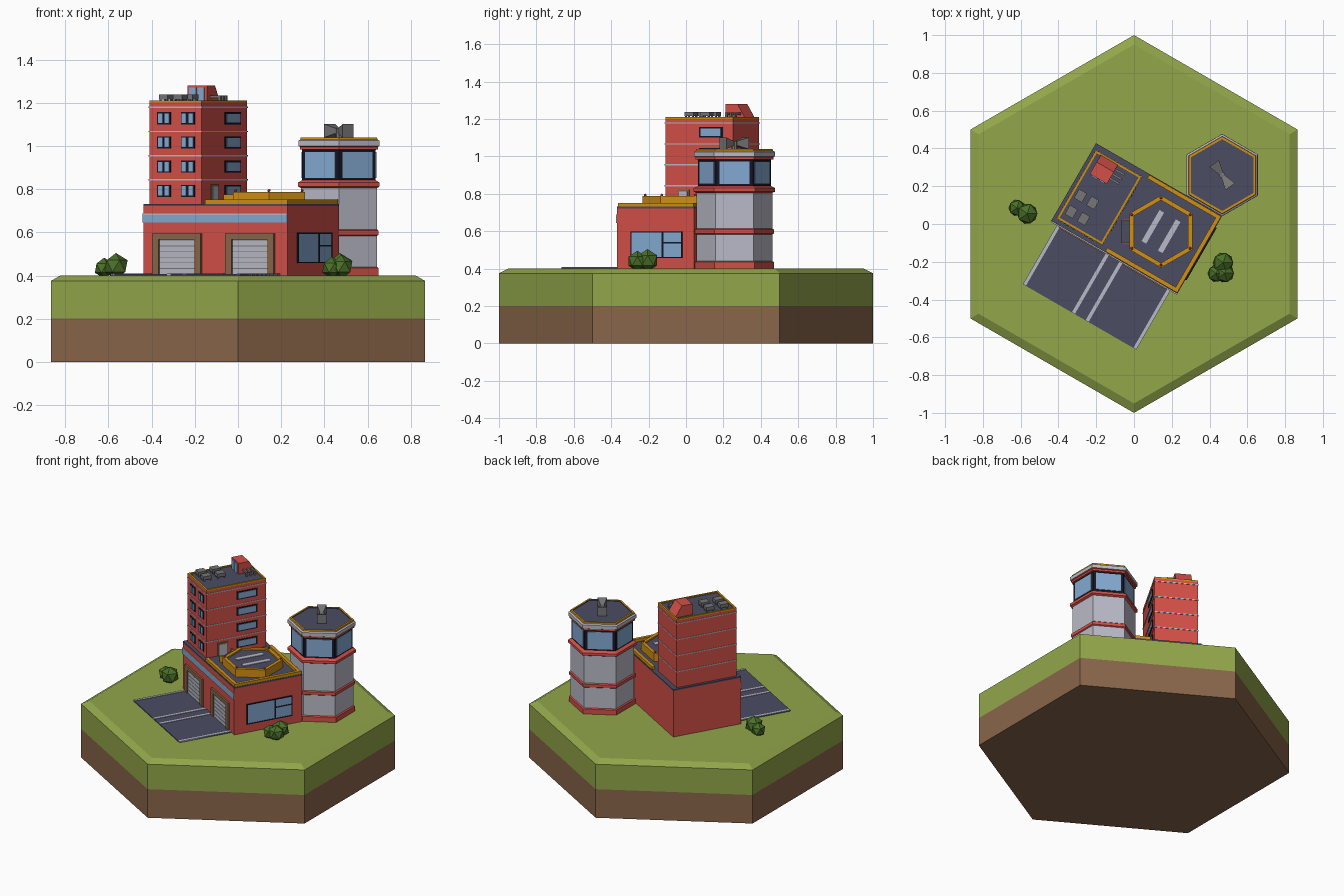
import bpy, bmesh, math
from mathutils import Matrix, Vector

if "Cube" in bpy.data.objects:
    bpy.data.objects.remove(bpy.data.objects["Cube"])


def lin(c):
    c /= 255
    return c / 12.92 if c <= 0.04045 else ((c + 0.055) / 1.055) ** 2.4


COLOURS = {"grass": (146, 166, 74), "brown": (137, 102, 74), "red": (212, 80, 72),
           "slate": (76, 76, 100), "pale_grey": (186, 186, 200), "blue_glass": (132, 170, 210),
           "gold": (208, 144, 20), "grey": (118, 118, 118), "bush_green": (74, 112, 40),
           "navy": (22, 22, 38)}
M = {}
for n, c in COLOURS.items():
    M[n] = bpy.data.materials.new(n)
    M[n].diffuse_color = (*map(lin, c), 1)

TURN = Matrix.Rotation(math.radians(-30), 4, 'Z')   # the building is turned 30 degrees


def finish(bm, name, mats):
    me = bpy.data.meshes.new(name)
    bmesh.ops.recalc_face_normals(bm, faces=bm.faces)
    bm.to_mesh(me)
    bm.free()
    for m in mats:
        me.materials.append(M[m])
    ob = bpy.data.objects.new(name, me)
    bpy.context.collection.objects.link(ob)
    return ob


def boxes(name, mat, items, mtx=TURN):
    """Boxes given as (x0, x1, y0, y1, z0, z1), moved by mtx."""
    bm = bmesh.new()
    for x0, x1, y0, y1, z0, z1 in items:
        t = Matrix.Translation(((x0 + x1) / 2, (y0 + y1) / 2, (z0 + z1) / 2))
        s = Matrix.Diagonal((x1 - x0, y1 - y0, z1 - z0, 1))
        bmesh.ops.create_cube(bm, size=1, matrix=mtx @ t @ s)
    return finish(bm, name, [mat])


def hexagon(name, centre, profile, mats):
    """Stacked hexagons: profile rows are (z, radius, material index of the band above)."""
    bm = bmesh.new()
    rings = []
    for z, r, _ in profile:
        rings.append([bm.verts.new((centre[0] + r * math.cos(math.radians(30 + 60 * k)),
                                    centre[1] + r * math.sin(math.radians(30 + 60 * k)), z))
                      for k in range(6)])
    for i in range(len(rings) - 1):
        a, b = rings[i], rings[i + 1]
        for k in range(6):
            f = bm.faces.new((a[k], a[(k + 1) % 6], b[(k + 1) % 6], b[k]))
            f.material_index = profile[i][2]
    bm.faces.new(rings[0][::-1]).material_index = profile[0][2]
    bm.faces.new(rings[-1]).material_index = profile[-1][2]
    return finish(bm, name, mats)


def ring(x0, x1, y0, y1, z0, z1, w):
    """Four bars around a rectangle."""
    return [(x0, x1, y0, y0 + w, z0, z1), (x0, x1, y1 - w, y1, z0, z1),
            (x0, x0 + w, y0 + w, y1 - w, z0, z1), (x1 - w, x1, y0 + w, y1 - w, z0, z1)]


# Ground tile
hexagon("ground_tile", (0, 0), [(0, 1, 0), (0.2, 1, 1), (0.375, 1, 1), (0.4, 0.95, 1)],
        ["brown", "grass"])

# Driveway
boxes("driveway", "slate", [(-0.35, 0.343, -0.57, -0.2, 0.398, 0.406)])
boxes("driveway_lines", "pale_grey", [(u - 0.009, u + 0.009, -0.57, -0.205, 0.4, 0.409)
                                      for u in (-0.341, -0.042, 0.042, 0.334)])

# Main hall
U0, U1, V0, V1 = -0.388, 0.383, -0.205, 0.27
boxes("hall_walls", "red", [(U0, U1, V0, V1, 0.398, 0.722)])
boxes("hall_roof", "slate", [(U0, U1, V0, V1, 0.722, 0.732)])
boxes("hall_front_band", "blue_glass", [(U0, U1, V0 - 0.005, V0, 0.645, 0.68)])
boxes("hall_front_band_trim", "pale_grey", [(U0, U1, V0 - 0.006, V0, 0.68, 0.688)])
boxes("roof_parapet", "gold", ring(-0.06, 0.38, V0 + 0.004, V1 - 0.004, 0.732, 0.752, 0.022)[:2]
      + [ring(-0.06, 0.38, V0 + 0.004, V1 - 0.004, 0.732, 0.752, 0.022)[3]])

# Garage doors
frames, slats, gaps = [], [], []
for u in (-0.205, 0.185):
    frames += [(u - 0.13, u - 0.095, V0 - 0.012, V0, 0.4, 0.595),
               (u + 0.095, u + 0.13, V0 - 0.012, V0, 0.4, 0.595),
               (u - 0.095, u + 0.095, V0 - 0.012, V0, 0.567, 0.595)]
    gaps.append((u - 0.095, u + 0.095, V0 - 0.003, V0, 0.4, 0.567))
    slats += [(u - 0.092, u + 0.092, V0 - 0.007, V0, 0.408 + i * 0.026, 0.431 + i * 0.026)
              for i in range(6)]
boxes("garage_frames", "brown", frames)
boxes("garage_door_gaps", "grey", gaps)
boxes("garage_door_slats", "pale_grey", slats)

# Side window of the hall
boxes("hall_window", "blue_glass", [(U1, U1 + 0.004, -0.115, 0.2, 0.46, 0.595)])
boxes("hall_window_frame", "navy",
      [(U1, U1 + 0.007, y0, y1, z0, z1) for y0, y1, z0, z1 in (
          (-0.119, 0.2, 0.592, 0.598), (-0.119, 0.2, 0.457, 0.463), (-0.119, -0.112, 0.457, 0.598),
          (0.194, 0.201, 0.457, 0.598), (0.075, 0.085, 0.457, 0.598), (0.08, 0.2, 0.535, 0.542))])

# Office block
T0, T1, S0, S1 = -0.37, -0.09, -0.18, 0.238
boxes("block_walls", "red", [(T0, T1, S0, S1, 0.73, 1.2)])
boxes("block_roof", "slate", [(T0 + 0.012, T1 - 0.012, S0 + 0.012, S1 - 0.012, 1.2, 1.204)])
boxes("block_roof_edge", "gold", ring(T0, T1, S0, S1, 1.2, 1.211, 0.012))
FLOORS = [1.128 - 0.112 * i for i in range(4)]
boxes("block_stripes", "pale_grey",
      [(T0 - 0.003, T1 + 0.003, S0 - 0.003, S1 + 0.003, z + 0.048, z + 0.054) for z in FLOORS])
wf, wg = [], []
for z in FLOORS:
    for u in (-0.29, -0.163):
        wf.append((u - 0.036, u + 0.036, S0 - 0.004, S0, z - 0.028, z + 0.028))
        for d in (-0.018, 0.018):
            wg.append((u + d - 0.012, u + d + 0.012, S0 - 0.007, S0, z - 0.022, z + 0.022))
    wf.append((T1, T1 + 0.004, 0.03, 0.178, z - 0.028, z + 0.028))
    wg.append((T1, T1 + 0.007, 0.042, 0.166, z - 0.02, z + 0.02))
boxes("block_window_frames", "navy", wf)
boxes("block_window_glass", "blue_glass", wg)
boxes("block_door_frame", "brown", [(T1, T1 + 0.005, -0.1, -0.03, 0.73, 0.822)])
boxes("block_door", "pale_grey", [(T1, T1 + 0.008, -0.09, -0.04, 0.732, 0.812)])

# Stair hut on the roof, sloping down at the back
hut = boxes("stair_hut", "red", [(-0.335, -0.23, 0.112, 0.235, 1.2, 1.28)])
inv = TURN.inverted()
for v in hut.data.vertices:
    p = inv @ v.co
    if p.z > 1.25 and p.y > 0.2:
        v.co = TURN @ Vector((p.x, 0.185, p.z))
boxes("stair_hut_door", "blue_glass", [(-0.322, -0.287, 0.106, 0.112, 1.205, 1.27),
                                       (-0.277, -0.244, 0.106, 0.112, 1.205, 1.27)])

# Roof vents with legs, and pipes beside the hut
vents = []
for u in (-0.32, -0.245):
    for v in (-0.012, -0.11):
        vents.append((u - 0.024, u + 0.024, v - 0.028, v + 0.028, 1.215, 1.238))
        vents += [(u + a - 0.004, u + a + 0.004, v + b - 0.004, v + b + 0.004, 1.2, 1.216)
                  for a in (-0.018, 0.018) for b in (-0.022, 0.022)]
boxes("roof_vents", "grey", vents)
boxes("roof_pipes", "grey",
      [(-0.235, -0.175, v - 0.006, v + 0.006, 1.222, 1.234) for v in (0.145, 0.172, 0.2)]
      + [(-0.187, -0.175, v - 0.006, v + 0.006, 1.2, 1.223) for v in (0.145, 0.172, 0.2)])

# Landing pad: gold rim around a slightly sunken deck
PC = (0.143, -0.04)
hexagon("landing_pad", PC, [(0.73, 0.192, 0), (0.787, 0.192, 0), (0.787, 0.166, 0),
                            (0.777, 0.166, 1)], ["gold", "slate"])
pc = inv @ Vector((PC[0], PC[1], 0))
boxes("landing_mark_bars", "pale_grey",
      [(pc.x + d - 0.014, pc.x + d + 0.014, pc.y - 0.095, pc.y + 0.095, 0.775, 0.781)
       for d in (-0.05, 0.05)])
boxes("pad_steps", "slate", [(-0.065, -0.02, -0.1, 0.02, 0.73, 0.762)], Matrix())
boxes("pad_step_rails", "gold", [(-0.068, -0.015, -0.106, -0.098, 0.73, 0.775),
                                 (-0.068, -0.015, 0.018, 0.026, 0.73, 0.775)], Matrix())
bm = bmesh.new()
for k in range(6):
    a = math.radians(30 + 60 * k)
    bmesh.ops.create_icosphere(bm, subdivisions=1, radius=0.008, matrix=Matrix.Translation(
        (PC[0] + 0.178 * math.cos(a), PC[1] + 0.178 * math.sin(a), 0.793)))
finish(bm, "pad_lights", ["red"])

# Control tower: 0 red, 1 pale grey, 2 navy, 3 gold, 4 slate
TC = (0.467, 0.259)
hexagon("control_tower", TC,
        [(0.398, 0.212, 0), (0.435, 0.212, 0), (0.44, 0.203, 1), (0.583, 0.203, 0),
         (0.588, 0.211, 0), (0.608, 0.211, 0), (0.614, 0.203, 1), (0.805, 0.203, 0),
         (0.812, 0.218, 0), (0.83, 0.218, 0), (0.842, 0.196, 2), (0.982, 0.196, 0),
         (0.984, 0.208, 0), (0.996, 0.208, 0), (1.0, 0.217, 1), (1.024, 0.217, 1),
         (1.03, 0.206, 3), (1.04, 0.204, 3), (1.04, 0.19, 4), (1.034, 0.19, 4)],
        ["red", "pale_grey", "navy", "gold", "slate"])
for k in range(6):
    m = Matrix.Translation((*TC, 0)) @ Matrix.Rotation(math.radians(60 * k), 4, 'Z')
    boxes(f"tower_window_{k + 1}", "blue_glass", [(0.167, 0.174, -0.08, 0.08, 0.852, 0.972)], m)

# Twin horn siren on the tower roof
bm = bmesh.new()
base = Matrix.Translation((*TC, 1.07)) @ Matrix.Rotation(math.radians(-55), 4, 'Z')
for side in (0, math.pi):
    bmesh.ops.create_cone(bm, cap_ends=True, segments=4, radius1=0.012, radius2=0.044, depth=0.075,
                          matrix=base @ Matrix.Rotation(side, 4, 'Z')
                          @ Matrix.Translation((0.037, 0, 0)) @ Matrix.Rotation(math.pi / 2, 4, 'Y')
                          @ Matrix.Rotation(math.pi / 4, 4, 'Z'))
bmesh.ops.create_cone(bm, cap_ends=True, segments=8, radius1=0.016, radius2=0.016, depth=0.05,
                      matrix=Matrix.Translation((*TC, 1.057)))
finish(bm, "siren_horns", ["grey"])

# Bushes
for name, balls in (("left_bush", ((-0.62, 0.085, 0.048), (-0.565, 0.055, 0.06))),
                    ("right_bush", ((0.472, -0.205, 0.06), (0.435, -0.262, 0.05),
                                    (0.48, -0.26, 0.055)))):
    bm = bmesh.new()
    for x, y, r in balls:
        bmesh.ops.create_icosphere(bm, subdivisions=1, radius=r,
                                   matrix=Matrix.Translation((x, y, 0.396 + r * 0.8)))
    finish(bm, name, ["bush_green"])

for m in bpy.data.materials:
    if m.users and not m.is_grease_pencil:
        m.use_nodes = True
        m.node_tree.nodes["Principled BSDF"].inputs["Base Color"].default_value = m.diffuse_color
